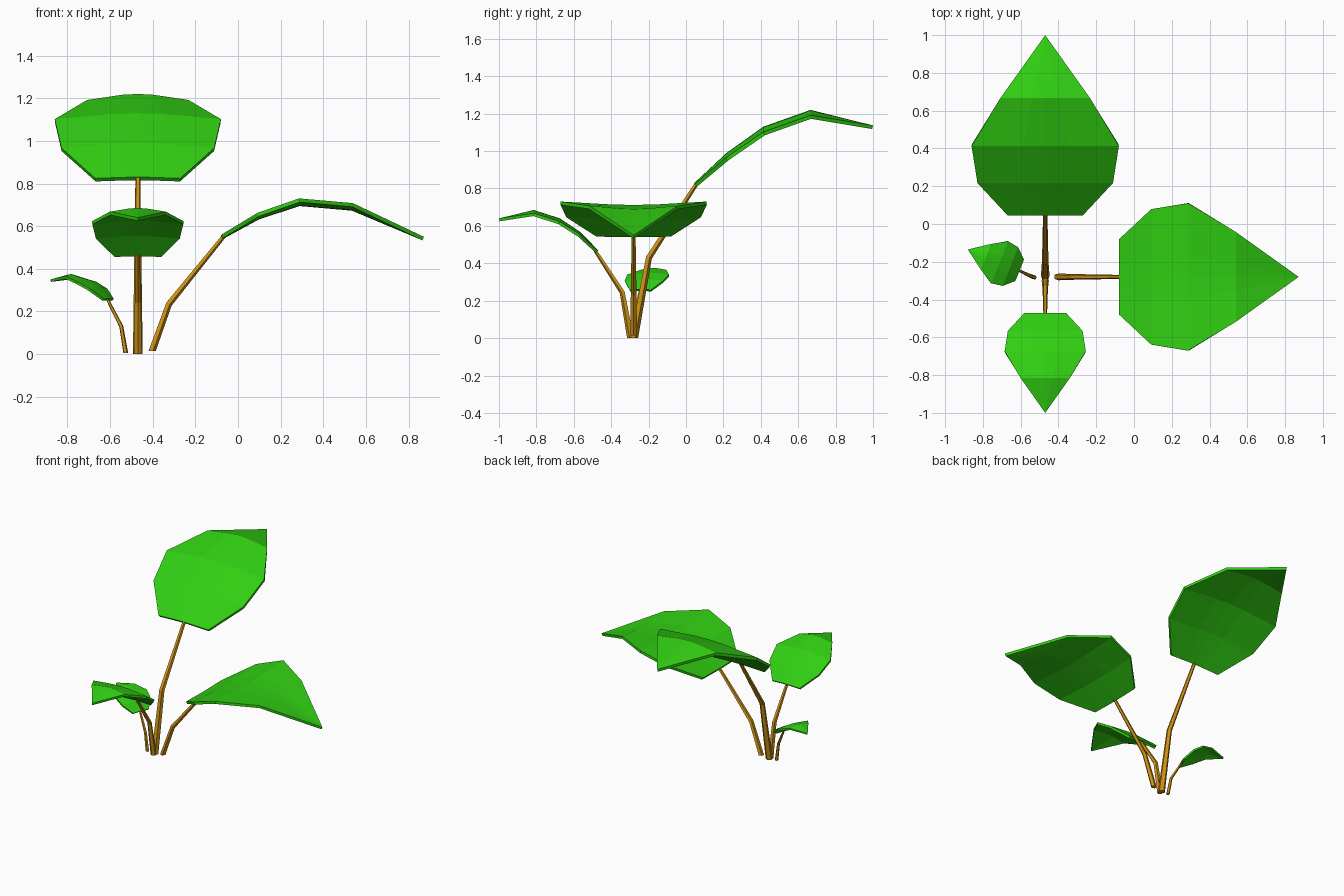
import bpy, bmesh, math
from mathutils import Vector

if "Cube" in bpy.data.objects:
    bpy.data.objects.remove(bpy.data.objects["Cube"])


def material(name, color):
    m = bpy.data.materials.new(name)
    m.diffuse_color = (*color, 1)
    m.use_nodes = True
    m.node_tree.nodes["Principled BSDF"].inputs["Base Color"].default_value = m.diffuse_color
    return m


GREEN = material("leaf green", (0.03, 0.62, 0.006))
BROWN = material("stem brown", (0.62, 0.29, 0.008))


def finish(bm, name, mat):
    bmesh.ops.recalc_face_normals(bm, faces=bm.faces)
    me = bpy.data.meshes.new(name)
    bm.to_mesh(me)
    bm.free()
    me.materials.append(mat)
    ob = bpy.data.objects.new(name, me)
    bpy.context.collection.objects.link(ob)
    return ob


ROWS = (0, 0.18, 0.385, 0.65)         # rows along the leaf
WIDTHS = (0.51, 0.92, 1.0, 0.61)      # half width share of each row
COLS = (-1, -0.3, 0, 0.3, 1)


# arched leaf blade: rows of quads closing in a pointed tip
def leaf(name, base, tip, half, heights, cup, thick):
    a, b = Vector((*base, 0)), Vector((*tip, 0))
    side = Vector((0, 0, 1)).cross((b - a).normalized())
    bm = bmesh.new()
    grid = []
    for i, (t, w) in enumerate(zip(ROWS, WIDTHS)):
        row = []
        for c in COLS:
            p = a.lerp(b, t) + side * (c * w * half)
            lift = max(0, (abs(c) - 0.2) / 0.8) * cup * (0.2, 0.8, 1, 1)[i]
            p.z = heights[i] + lift
            row.append(bm.verts.new(p))
        grid.append(row)
    b.z = heights[4]
    end = bm.verts.new(b)
    for r0, r1 in zip(grid, grid[1:]):
        for k in range(4):
            bm.faces.new((r0[k + 1], r0[k], r1[k], r1[k + 1]))
    for k in range(4):
        bm.faces.new((grid[-1][k + 1], grid[-1][k], end))
    bm.normal_update()
    if sum(f.normal.z for f in bm.faces) < 0:
        bmesh.ops.reverse_faces(bm, faces=bm.faces)
    # give the blade its thickness below the top surface
    top = list(bm.faces)
    edges = [e for e in bm.edges if e.is_boundary]
    low = {v: bm.verts.new(v.co - v.normal * thick) for v in list(bm.verts)}
    for f in top:
        bm.faces.new([low[v] for v in reversed(f.verts)])
    for e in edges:
        v, w = e.verts
        bm.faces.new((v, w, low[w], low[v]))
    return finish(bm, name, GREEN)


# tapered, bent stem
def stem(name, pts, radii, sides=5):
    pts = [Vector(p) for p in pts]
    bm = bmesh.new()
    rings = []
    for i, (p, r) in enumerate(zip(pts, radii)):
        d = (pts[min(i + 1, 2)] - pts[max(i - 1, 0)]).normalized()
        out = Vector((pts[2].x - pts[0].x, pts[2].y - pts[0].y, 0)).normalized()
        s = Vector((0, 0, 1)).cross(out)
        n = s.cross(d) if i else out
        rings.append([bm.verts.new(p + r * (math.cos(a) * n + math.sin(a) * s))
                      for a in (math.tau * k / sides for k in range(sides))])
    for r0, r1 in zip(rings, rings[1:]):
        for k in range(sides):
            j = (k + 1) % sides
            bm.faces.new((r0[k], r0[j], r1[j], r1[k]))
    bm.faces.new(rings[0])
    bm.faces.new(rings[-1])
    return finish(bm, name, BROWN)


X, Y = -0.47, -0.28
# leaves
leaf("back_leaf", (X, 0.045), (X, 1.0), 0.39,
     (0.83, 0.99, 1.13, 1.22, 1.137), -0.028, 0.02)
leaf("right_leaf", (-0.08, Y), (0.872, Y), 0.39,
     (0.555, 0.648, 0.712, 0.69, 0.55), 0.018, 0.018)
leaf("front_leaf", (X, -0.47), (X, -1.0), 0.215,
     (0.47, 0.567, 0.64, 0.685, 0.64), -0.017, 0.016)
leaf("left_leaf", (-0.605, -0.245), (-0.88, -0.135), 0.12,
     (0.26, 0.315, 0.35, 0.375, 0.35), -0.01, 0.012)

# stems
stem("back_stem", [(X, Y, 0), (X, -0.20, 0.43), (X, 0.055, 0.825)],
     (0.024, 0.018, 0.012))
stem("right_stem", [(-0.405, Y, 0.013), (-0.325, Y, 0.235), (-0.07, Y, 0.55)],
     (0.019, 0.016, 0.011))
stem("front_stem", [(X, -0.295, 0), (X, -0.34, 0.245), (X, -0.485, 0.468)],
     (0.02, 0.015, 0.01))
stem("left_stem", [(-0.527, -0.283, 0.005), (-0.548, -0.275, 0.13),
                   (-0.612, -0.245, 0.255)], (0.012, 0.01, 0.007))
